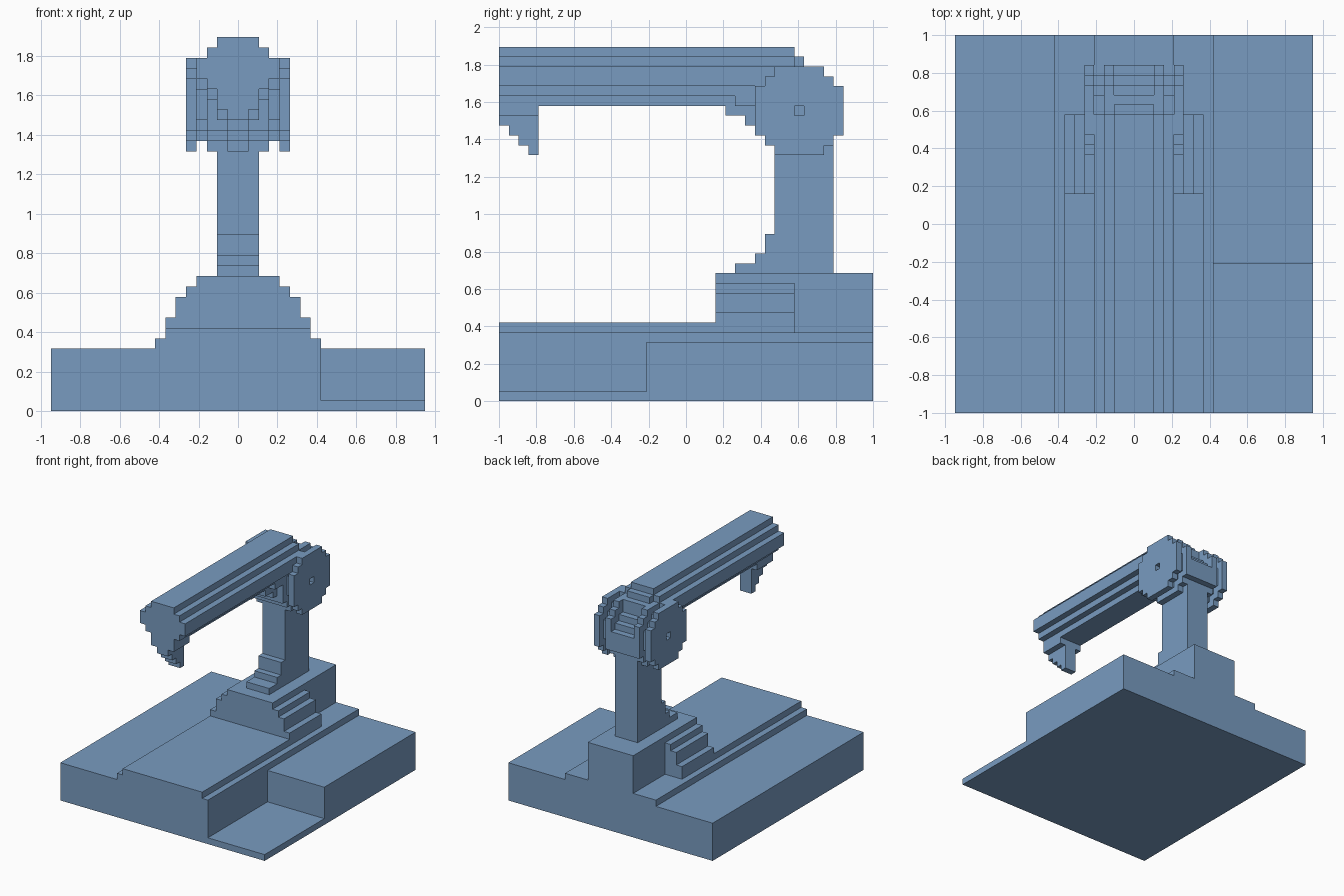
import bpy, bmesh

if "Cube" in bpy.data.objects:
    bpy.data.objects.remove(bpy.data.objects["Cube"], do_unlink=True)

U = 1 / 19  # one block of the stepped grid

mat = bpy.data.materials.new("steel_blue")
mat.use_nodes = True
colour = (0.19, 0.33, 0.53, 1)
mat.diffuse_color = colour
mat.node_tree.nodes["Principled BSDF"].inputs["Base Color"].default_value = colour


def steps(name, rows, axis, lo, hi):
    """Extrude a stepped outline; rows are (side0, side1, z0, z1) from the bottom up."""
    right = [p for a, b, z0, z1 in rows for p in ((b, z0), (b, z1))]
    left = [p for a, b, z0, z1 in reversed(rows) for p in ((a, z1), (a, z0))]
    outline = []
    for p in right + left:
        if p not in outline:
            outline.append(p)
    bm = bmesh.new()
    if axis == "x":
        verts = [bm.verts.new((lo * U, s * U, z * U)) for s, z in outline]
        shift = ((hi - lo) * U, 0, 0)
    else:
        verts = [bm.verts.new((s * U, lo * U, z * U)) for s, z in outline]
        shift = (0, (hi - lo) * U, 0)
    face = bm.faces.new(verts)
    ext = bmesh.ops.extrude_face_region(bm, geom=[face], use_keep_orig=True)
    moved = [g for g in ext["geom"] if isinstance(g, bmesh.types.BMVert)]
    bmesh.ops.translate(bm, verts=moved, vec=shift)
    bmesh.ops.recalc_face_normals(bm, faces=bm.faces)
    mesh = bpy.data.meshes.new(name)
    bm.to_mesh(mesh)
    bm.free()
    mesh.materials.append(mat)
    obj = bpy.data.objects.new(name, mesh)
    bpy.context.collection.objects.link(obj)
    return obj


def sym(*rows):
    """Rows mirrored about x = 0, given as (half_width, z0, z1)."""
    return [(-w, w, z0, z1) for w, z0, z1 in rows]


def cut(obj, cutter):
    """Subtract the cutter from the part and discard it."""
    cutter.hide_render = True
    mod = obj.modifiers.new("cut", "BOOLEAN")
    mod.operation = "DIFFERENCE"
    mod.solver = "EXACT"
    mod.object = cutter
    bpy.context.view_layer.objects.active = obj
    bpy.ops.object.modifier_apply(modifier=mod.name)
    bpy.data.objects.remove(cutter, do_unlink=True)


# Base with a recess in the front left corner
base = steps("base", sym((18, 0, 6), (8, 6, 7)), "y", -19, 19)
cut(base, steps("recess_cutter", [(8, 20, 1, 6.5)], "y", -21, -4))
steps("base_slab", sym((7, 7, 8)), "y", -19, 3)

# Pedestal
steps("pedestal_front", sym((7, 7, 9), (6, 9, 11), (5, 11, 12), (4, 12, 13)), "y", 3, 11)
steps("pedestal_back", sym((4, 7, 13)), "y", 11, 19)

# Column with stepped foot
steps("column", [(5, 15, 13, 14), (7, 15, 14, 15), (8, 15, 15, 17), (9, 15, 17, 26)], "x", -2, 2)

# Joint: hub, grooves and outer discs
large = [(9, 14, 25, 26), (8, 15, 26, 27), (7, 16, 27, 32), (8, 15, 32, 33), (9, 14, 33, 34)]
small = [(10, 13, 26, 27), (9, 14, 27, 28), (8, 15, 28, 31), (9, 14, 31, 32), (10, 13, 32, 33)]
hub = steps("joint_hub", large, "x", -3, 3)
cut(hub, steps("channel_cutter", [(15, 17, 30, 31), (14, 17, 31, 32), (13, 17, 32, 35)], "x", -2, 2))
for side, s in (("left", 1), ("right", -1)):
    steps("joint_groove_" + side, small, "x", *sorted((3 * s, 4 * s)))
    disc = steps("joint_disc_" + side, large, "x", *sorted((4 * s, 5 * s)))
    cut(disc, steps("pin_cutter", [(11, 12, 29, 30)], "x", *sorted((3 * s, 6 * s))))

# Arm
steps("arm", sym((2, 30, 31), (3, 31, 32), (4, 32, 34), (3, 34, 35), (2, 35, 36)), "y", -19, 11)
steps("arm_end", sym((2, 33, 35)), "y", 11, 12)

# Bracket below the arm at the joint
steps("arm_bracket", [(6, 8, 28, 29), (4, 8, 29, 30)], "x", -2, 2)
steps("arm_bracket_sides", sym((3, 30, 31)), "y", 5, 8)

# Hook at the tip
steps("hook", [(-16, -15, 25, 26), (-17, -15, 26, 27), (-18, -15, 27, 28), (-19, -15, 28, 30)], "x", -1, 1)
steps("hook_collar", sym((2, 29, 30)), "y", -19, -15)
